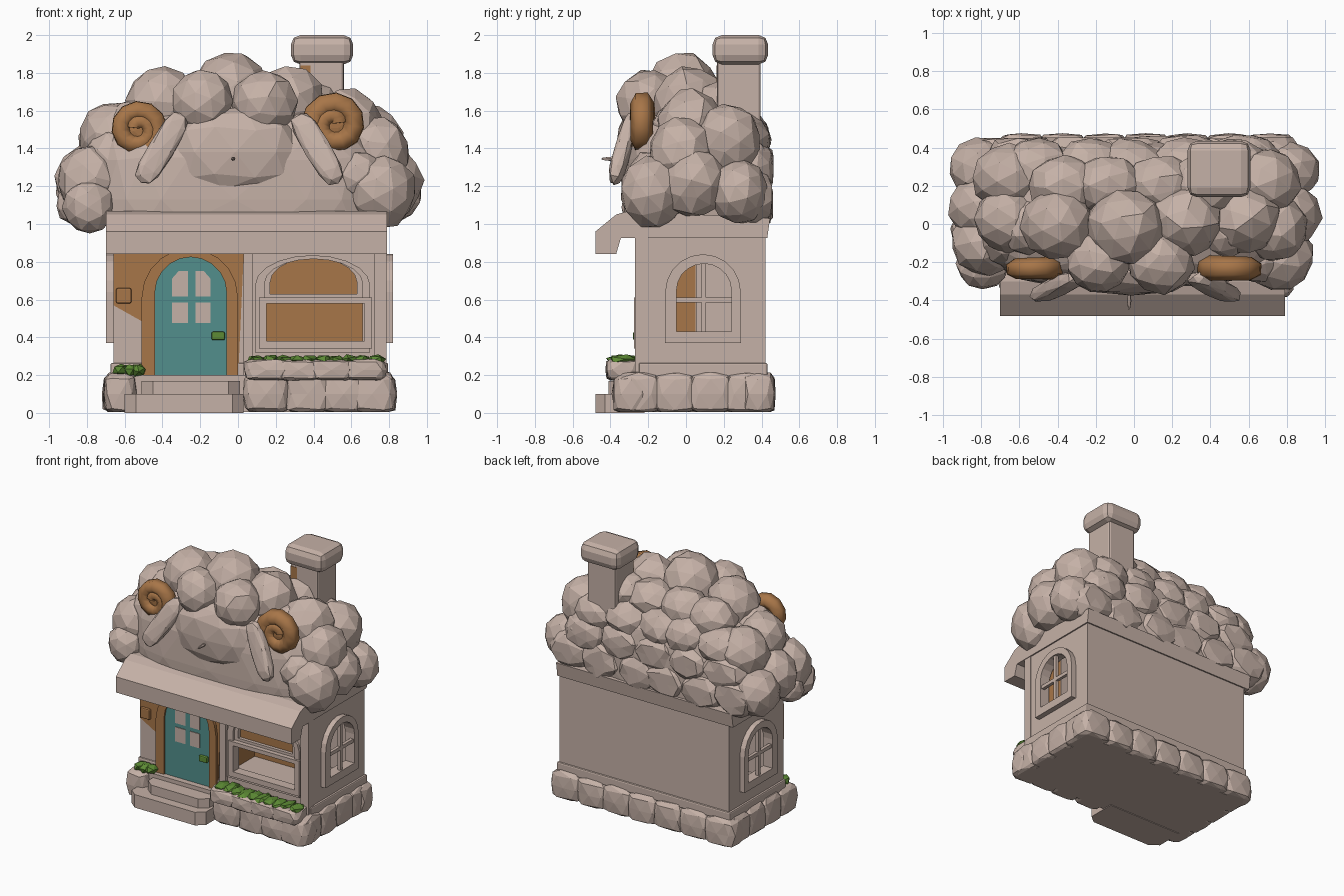
import bpy, bmesh, math, random
from mathutils import Vector, Matrix, Euler

if "Cube" in bpy.data.objects:
    bpy.data.objects.remove(bpy.data.objects["Cube"])

random.seed(4)

def material(name, rgb):
    m = bpy.data.materials.new(name)
    m.diffuse_color = (*rgb, 1)
    m.use_nodes = True
    m.node_tree.nodes["Principled BSDF"].inputs["Base Color"].default_value = m.diffuse_color
    return m

STONE = material("pale stone", (0.56, 0.44, 0.385))
WOOD = material("warm wood", (0.39, 0.18, 0.065))
TEAL = material("teal paint", (0.085, 0.275, 0.265))
GREEN = material("leaf green", (0.11, 0.26, 0.035))

def finish(bm, name, mat):
    bmesh.ops.recalc_face_normals(bm, faces=bm.faces[:])
    me = bpy.data.meshes.new(name)
    bm.to_mesh(me)
    bm.free()
    me.materials.append(mat)
    ob = bpy.data.objects.new(name, me)
    bpy.context.collection.objects.link(ob)
    return ob

def box(name, x, y, z, mat, bevel=0.0):
    bm = bmesh.new()
    lo, hi = Vector((x[0], y[0], z[0])), Vector((x[1], y[1], z[1]))
    bmesh.ops.create_cube(bm, size=1, matrix=Matrix.LocRotScale((lo + hi) / 2, None, hi - lo))
    if bevel:
        bmesh.ops.bevel(bm, geom=bm.edges[:], offset=bevel, segments=2, profile=.5, affect='EDGES')
    return finish(bm, name, mat)

def place(p, axis, d):
    return (p[0], d, p[1]) if axis == 'y' else (d, p[0], p[1])

def prism(name, pts, axis, d0, d1, mat):
    bm = bmesh.new()
    a, b = ([bm.verts.new(place(p, axis, d)) for p in pts] for d in (d0, d1))
    bm.faces.new(a)
    bm.faces.new(b)
    for i in range(len(pts)):
        j = (i + 1) % len(pts)
        bm.faces.new((a[i], a[j], b[j], b[i]))
    return finish(bm, name, mat)

def frame(name, outer, inner, axis, d0, d1, mat):
    bm = bmesh.new()
    rings = [[bm.verts.new(place(p, axis, d)) for p in pts]
             for pts, d in ((outer, d0), (outer, d1), (inner, d1), (inner, d0))]
    n = len(outer)
    for k in range(4):
        a, b = rings[k], rings[(k + 1) % 4]
        for i in range(n):
            j = (i + 1) % n
            bm.faces.new((a[i], a[j], b[j], b[i]))
    return finish(bm, name, mat)

def arch(u0, u1, v0, v1, rise, n=10):
    c, r = (u0 + u1) / 2, (u1 - u0) / 2
    top = [(c + r * math.cos(math.pi * i / n), v1 - rise + rise * math.sin(math.pi * i / n))
           for i in range(n + 1)]
    return [(u0, v0), (u1, v0)] + top

def rect(u0, u1, v0, v1):
    return [(u0, v0), (u1, v0), (u1, v1), (u0, v1)]

def blob(bm, c, s, power=1.0, jitter=0.05, rot=(0, 0, 0), sub=2, zmin=-9, ymax=0.475):
    """Faceted ball; a power below 1 makes it boxier."""
    spin = Euler([random.random() * 6 for _ in range(3)]).to_matrix()
    m = Euler(rot).to_matrix()
    for v in bmesh.ops.create_icosphere(bm, subdivisions=sub, radius=1)['verts']:
        p = v.co if power < 1 else spin @ v.co
        p = Vector([math.copysign(abs(q) ** power, q) for q in p])
        p *= 1 + random.uniform(-jitter, jitter)
        v.co = Vector(c) + m @ Vector((p.x * s[0], p.y * s[1], p.z * s[2]))
        v.co.z = max(v.co.z, zmin)
        v.co.y = min(v.co.y, ymax)

def single_blob(name, mat, *args, **kw):
    bm = bmesh.new()
    blob(bm, *args, **kw)
    return finish(bm, name, mat)

# hollow walls with window openings
walls = box("walls", (-.66, .78), (-.24, .42), (.15, 1.0), STONE)
cutters = [box("cut_room", (-.62, .74), (-.2, .38), (.24, .94), STONE),
           prism("cut_side_windows", arch(-.05, .24, .43, .79, .14), 'x', -1, 1, STONE),
           prism("cut_shop_arch", arch(.17, .63, .63, .82, .13), 'y', -.4, -.1, STONE),
           prism("cut_shop_counter", rect(.15, .67, .38, .58), 'y', -.4, -.1, STONE)]
for c in cutters:
    mod = walls.modifiers.new("cut", 'BOOLEAN')
    mod.operation, mod.solver, mod.object = 'DIFFERENCE', 'EXACT', c
bpy.context.view_layer.update()
baked = bpy.data.meshes.new_from_object(walls.evaluated_get(bpy.context.evaluated_depsgraph_get()))
walls.modifiers.clear()
walls.data = baked
baked.materials.clear()
baked.materials.append(STONE)
for c in cutters:
    bpy.data.objects.remove(c)
box("room_divider", (0, .04), (-.21, .39), (.23, .95), STONE)

# side windows: arched frame and glazing bars
for side, x0, x1 in (("left", -.70, -.655), ("right", .775, .82)):
    frame(side + "_window_frame", arch(-.11, .29, .37, .84, .2), arch(-.05, .24, .43, .79, .14),
          'x', x0, x1, STONE)
    xm = (x0 + x1) / 2
    box(side + "_window_post", (xm - .012, xm + .012), (.083, .107), (.42, .79), STONE)
    box(side + "_window_bar", (xm - .012, xm + .012), (-.06, .25), (.585, .612), STONE)

# shop window and display box
frame("shop_window_arch", arch(.09, .70, .32, .835, .16), arch(.14, .66, .36, .815, .13),
      'y', -.26, -.235, STONE)
frame("shop_window_frame", rect(.11, .71, .34, .61), rect(.15, .67, .38, .58), 'y', -.275, -.23, STONE)
prism("shop_arch_panel", arch(.16, .64, .62, .83, .13), 'y', -.215, -.207, WOOD)
box("display_back", (.1, .72), (.03, .05), (.34, .86), WOOD)
box("display_backing", (.1, .72), (.05, .055), (.34, .86), STONE)
box("display_floor", (.1, .72), (-.22, .04), (.34, .375), STONE)
for x in (.1, .7):
    box("display_side", (x, x + .02), (-.2, .04), (.34, .86), WOOD)
box("corner_post", (.72, .785), (-.27, -.2), (.2, .95), STONE)
box("middle_post", (.03, .08), (-.265, -.23), (.2, .92), STONE)

# door, its wooden surround and panes
prism("door_wall_panel", [(-.66, .84), (.03, .84), (.0, .17), (-.5, .17), (-.5, .48), (-.66, .57)],
      'y', -.247, -.239, WOOD)
frame("door_frame", arch(-.51, .0, .17, .87, .26), arch(-.44, -.06, .17, .825, .19), 'y', -.268, -.23, WOOD)
prism("door", arch(-.445, -.055, .16, .83, .195), 'y', -.255, -.235, TEAL)
for x0, x1, tall in ((-.35, -.265, 0), (-.225, -.145, 1)):
    corner = [(x1, .71), (x1 - .035, .75), (x0, .75)] if tall else [(x1, .75), (x0 + .035, .75), (x0, .71)]
    prism("door_pane_top", [(x0, .615), (x1, .615)] + corner, 'y', -.26, -.253, STONE)
    prism("door_pane_low", rect(x0, x1, .475, .585), 'y', -.26, -.253, STONE)
box("door_handle", (-.14, -.07), (-.28, -.25), (.385, .43), GREEN, .008)
box("wall_lantern", (-.645, -.565), (-.268, -.24), (.58, .66), WOOD, .008)

# stone footing
box("footing_core", (-.64, .76), (-.3, .41), (0.005, .2), STONE)
box("footing_ledge", (-.675, .795), (-.25, .432), (.19, .265), STONE, .01)
bm = bmesh.new()
for i in range(7):                                   # back row
    blob(bm, (-.59 + .217 * i, .38, .1), (.13, .095, .12), .55, .04, zmin=.005)
for x in (-.625, .742):                              # both ends
    for i in range(4):
        blob(bm, (x, -.25 + .19 * i, .1), (.088, .125, .12), .55, .04, zmin=.005)
for i, x in enumerate((.15, .37, .56, .71)):         # under the planter
    blob(bm, (x, -.29, .1), (.125, .1, .115), .55, .05, zmin=.005)
finish(bm, "footing_stones", STONE)

# planters
bm = bmesh.new()
for i in range(4):
    blob(bm, (.15 + .172 * i, -.335, .228), (.12, .09, .058), .45, .05)
finish(bm, "planter_stones", STONE)
bm = bmesh.new()
for i in range(10):
    blob(bm, (.1 + .07 * i, -.335 + random.uniform(-.01, .01), .279), (.052, .082, .03), 1, .15, sub=1)
for i in range(3):
    blob(bm, (-.62 + .045 * i, -.29, .228), (.045, .06, .036), 1, .15, sub=1)
finish(bm, "plants", GREEN)

# doorstep
for name, x0, x1, y, z0, z1 in (("lower_step", -.6, .03, -.48, 0, .1), ("upper_step", -.51, .01, -.41, .09, .17)):
    bm = bmesh.new()
    pts = [(x0, -.22), (x0, y + .05), (x0 + .06, y), (x1 - .06, y), (x1, y + .05), (x1, -.22)]
    lo, hi = ([bm.verts.new((px, py, z)) for px, py in pts] for z in (z0, z1))
    bm.faces.new(lo)
    bm.faces.new(hi)
    for i in range(6):
        bm.faces.new((lo[i], lo[(i + 1) % 6], hi[(i + 1) % 6], hi[i]))
    finish(bm, name, STONE)

# eaves board with drooping front awning
prism("awning", [(-.48, .84), (-.37, .84), (-.345, .925), (.43, .925), (.445, 1.03), (-.3, 1.07), (-.37, 1.05), (-.48, .96)],
      'x', -.70, .79, STONE)

# fleece roof: rounded core covered in puffs
single_blob("roof_core", STONE, (-.02, .05, 1.13), (.78, .385, .48), .6, .01, sub=3, zmin=1.0)
puffs = [(-.04, -.02, 1.69, .205), (-.4, .0, 1.64, .185), (.27, .02, 1.63, .19),
         (-.19, -.2, 1.645, .16), (.14, -.2, 1.635, .17), (-.66, .02, 1.46, .175),
         (-.55, -.02, 1.5, .15), (.57, .03, 1.51, .19), (.48, -.03, 1.5, .15),
         (-.79, -.21, 1.09, .135), (-.78, -.1, 1.23, .175), (-.86, -.03, 1.1, .1),
         (-.79, .08, 1.24, .175), (-.8, .29, 1.17, .165), (.76, -.17, 1.17, .18),
         (.8, .04, 1.22, .175), (.81, .28, 1.17, .16), (.73, -.02, 1.38, .18),
         (.69, .22, 1.44, .18), (-.66, .24, 1.42, .18), (-.66, -.06, 1.34, .16),
         (.64, -.18, 1.25, .13), (.6, .3, 1.3, .16)]
bm = bmesh.new()
for x, y, z, r in puffs:
    blob(bm, (x, y, z), (r * 1.03, r, r * 1.08), ymax=.47)
for z, y, half, n in ((1.13, .34, .7, 6), (1.3, .33, .6, 5), (1.46, .29, .5, 5), (1.6, .2, .38, 4)):
    for i in range(n):                               # rows up the back slope
        x = -half + 2 * half * i / (n - 1) + random.uniform(-.03, .03)
        blob(bm, (x, y, z + random.uniform(-.02, .02)), (.19, .16, .15), ymax=.465 - random.random() * .02)
finish(bm, "fleece_puffs", STONE)

# animal face, nose and drooping ears
single_blob("face", STONE, (-.015, -.25, 1.38), (.345, .125, .235), .88, jitter=.01)
single_blob("nose", STONE, (-.025, -.4, 1.345), (.012, .055, .012), sub=1)
for s, x in ((-1, -.405), (1, .42)):
    single_blob("ear", STONE, (x, -.33, 1.4), (.07, .045, .22), .62, .03, rot=(-.25, -s * .54, 0))

# spiral horns: tightly coiled tapering tubes around a filled centre
for s, x, z, k in ((-1, -.53, 1.5, .97), (1, .51, 1.525, 1.1)):
    cu = bpy.data.curves.new("horn", 'CURVE')
    cu.dimensions, cu.bevel_depth, cu.bevel_resolution, cu.use_fill_caps = '3D', .064, 1, True
    sp = cu.splines.new('POLY')
    sp.points.add(19)
    for i, p in enumerate(sp.points):
        t = i / 19
        a, r = math.radians(-60 + 580 * t), k * (.11 - .085 * t * t)
        p.co = (x - s * r * math.cos(a), -.228 - .015 * t, z + r * math.sin(a), 1)
        p.radius = k * (1 - .35 * t)
    cu.materials.append(WOOD)
    bpy.context.collection.objects.link(bpy.data.objects.new("horn", cu))
    single_blob("horn_centre", WOOD, (x, -.225, z), (.09 * k, .04, .09 * k))

# chimney
box("chimney_shaft", (.325, .56), (.165, .395), (1.3, 1.88), STONE, .015)
box("chimney_cap", (.28, .61), (.14, .435), (1.845, 2.0), STONE, .05)
box("chimney_patch", (.33, .385), (.162, .168), (1.73, 1.84), WOOD)
